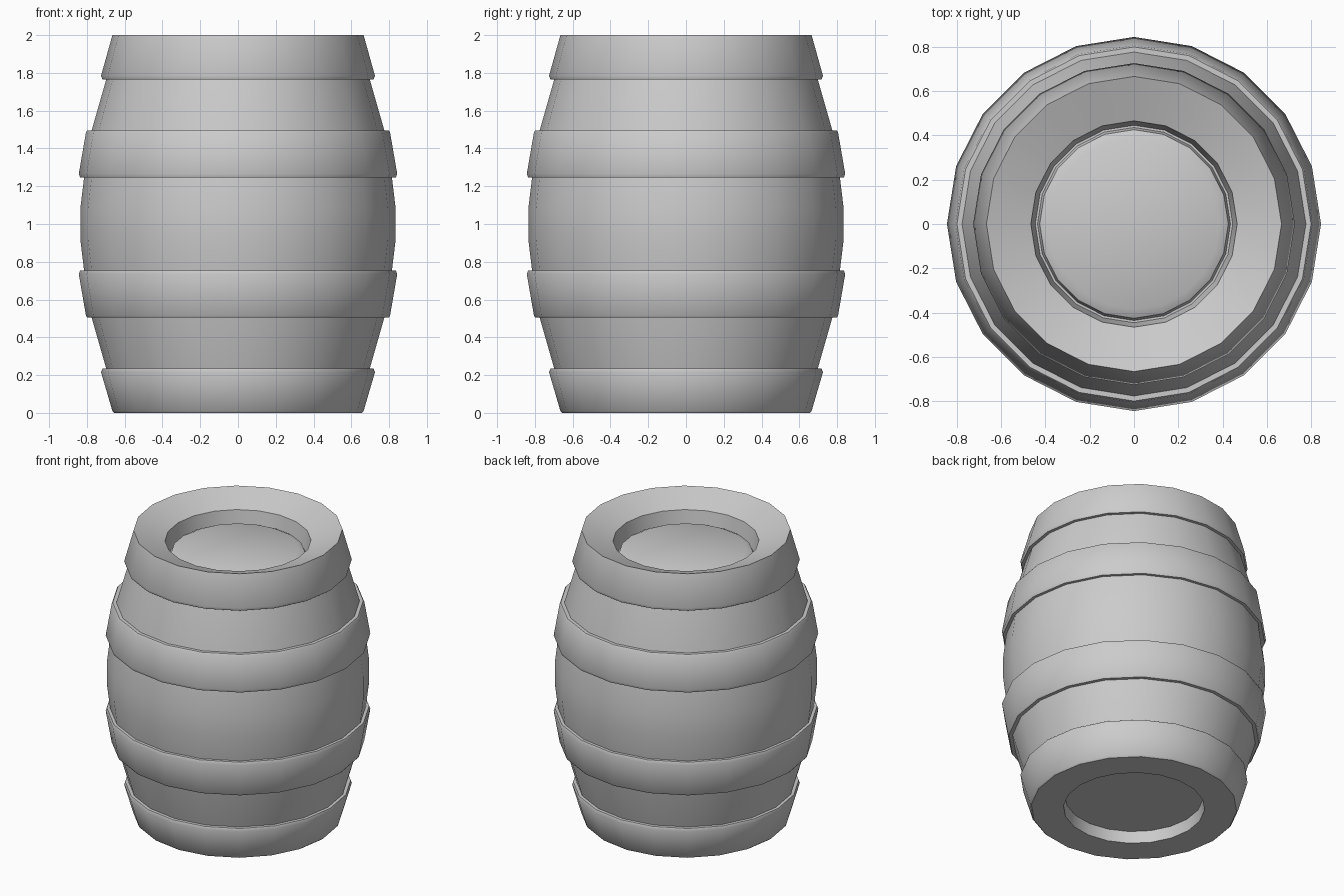
import bpy, bmesh, math

if "Cube" in bpy.data.objects:
    bpy.data.objects.remove(bpy.data.objects["Cube"])

SIDES = 20


def lathe(name, profile, closed=False):
    """Spin (radius, z) points about z; radius 0 makes a pole."""
    bm = bmesh.new()
    rings = []
    for r, z in profile:
        if r == 0:
            rings.append([bm.verts.new((0, 0, z))] * SIDES)
        else:
            rings.append([bm.verts.new((r * math.cos(2 * math.pi * i / SIDES),
                                        r * math.sin(2 * math.pi * i / SIDES), z))
                          for i in range(SIDES)])
    pairs = list(zip(rings, rings[1:]))
    if closed:
        pairs.append((rings[-1], rings[0]))
    for a, b in pairs:
        for i in range(SIDES):
            j = (i + 1) % SIDES
            bm.faces.new(dict.fromkeys((a[i], a[j], b[j], b[i])))
    bmesh.ops.recalc_face_normals(bm, faces=bm.faces)
    mesh = bpy.data.meshes.new(name)
    bm.to_mesh(mesh)
    bm.free()
    ob = bpy.data.objects.new(name, mesh)
    bpy.context.collection.objects.link(ob)
    bpy.ops.object.select_all(action='DESELECT')
    ob.select_set(True)
    bpy.context.view_layer.objects.active = ob
    bpy.ops.object.shade_smooth_by_angle(angle=math.radians(40))
    return ob


def flip(profile):
    return [(r, 2 - z) for r, z in reversed(profile)]


# barrel body: bulging staves with flush end bands and recessed ends
lower = [(0.655, 0), (0.665, 0.01), (0.725, 0.215), (0.718, 0.235), (0.698, 0.236),
         (0.775, 0.505), (0.815, 0.755)]
bottom = [(0, 0.08), (0.44, 0.08), (0.45, 0.0)]
top = [(0.465, 1.925), (0.445, 1.80), (0.435, 1.80), (0.425, 1.845),
       (0.385, 1.865), (0, 1.865)]
upper = flip(lower)[:-2] + [(0.665, 2.0)]
lathe("barrel_body", bottom + lower + [(0.835, 0.92), (0.835, 1.08)] + upper + top)

# middle hoops, mirrored about mid height
hoop = [(0.76, 0.505), (0.798, 0.505), (0.805, 0.515), (0.843, 0.735),
        (0.835, 0.755), (0.80, 0.755)]
lathe("lower_hoop", hoop, closed=True)
lathe("upper_hoop", flip(hoop), closed=True)
